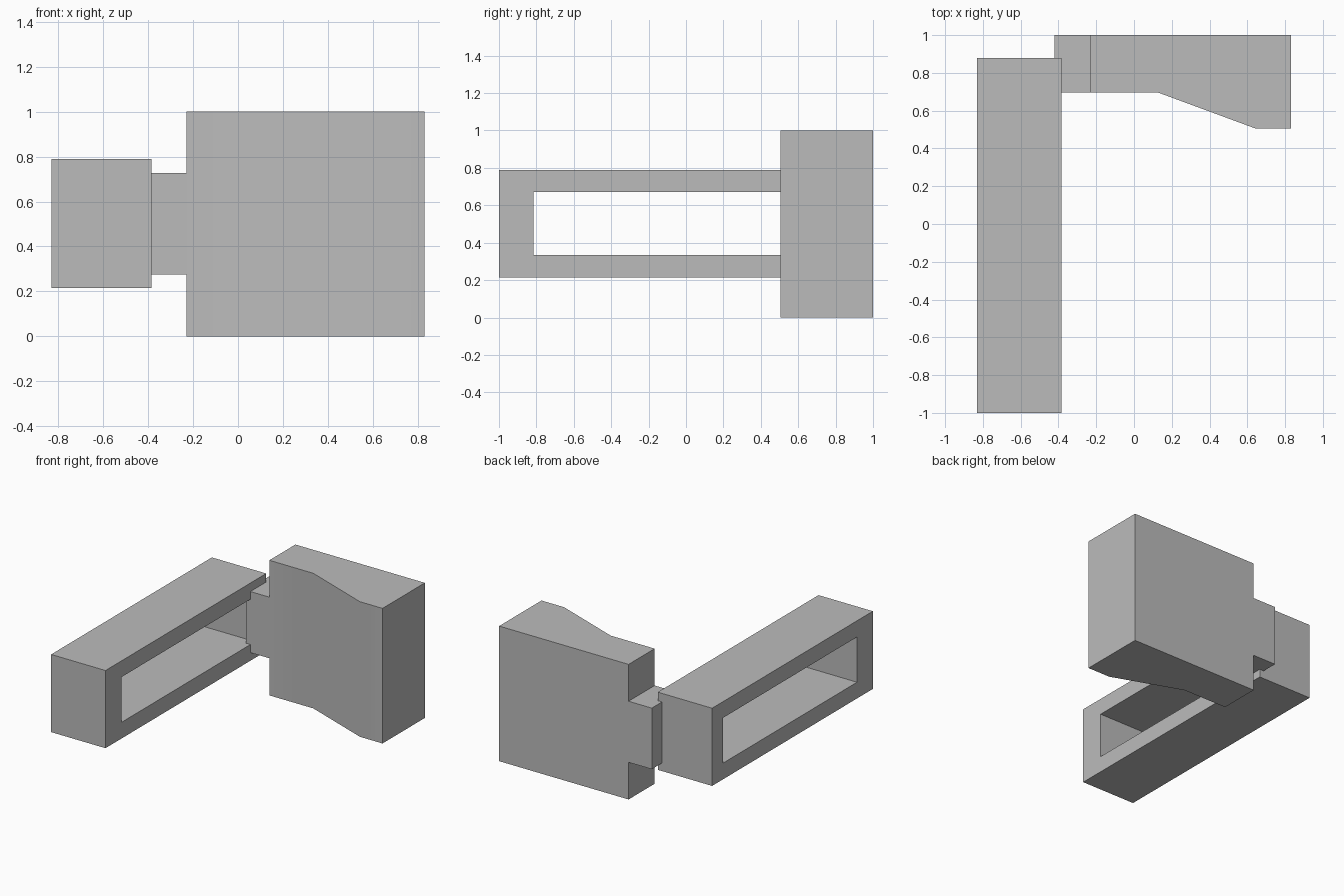
import bpy
import bmesh
from math import radians

if "Cube" in bpy.data.objects:
    bpy.data.objects.remove(bpy.data.objects["Cube"])

grey = bpy.data.materials.new("plain grey")
grey.use_nodes = True
colour = (0.5, 0.5, 0.5, 1)
grey.diffuse_color = colour
grey.node_tree.nodes["Principled BSDF"].inputs["Base Color"].default_value = colour


def prism(outline, bottom, top):
    """Extrude an x, y outline upward from bottom to top."""
    bm = bmesh.new()
    base = bm.faces.new([bm.verts.new((x, y, bottom)) for x, y in outline])
    walls = bmesh.ops.extrude_face_region(bm, geom=[base], use_keep_orig=True)
    lifted = [g for g in walls["geom"] if isinstance(g, bmesh.types.BMVert)]
    bmesh.ops.translate(bm, verts=lifted, vec=(0, 0, top - bottom))
    bmesh.ops.recalc_face_normals(bm, faces=bm.faces)
    return bm


def slice_at(bm, axis, values):
    """Cut the mesh with planes across one axis."""
    for value in values:
        point, normal = [0, 0, 0], [0, 0, 0]
        point[axis], normal[axis] = value, 1
        bmesh.ops.bisect_plane(bm, geom=bm.verts[:] + bm.edges[:] + bm.faces[:],
                               plane_co=point, plane_no=normal)


def finish(name, bm):
    bmesh.ops.recalc_face_normals(bm, faces=bm.faces)
    mesh = bpy.data.meshes.new(name)
    bm.to_mesh(mesh)
    bm.free()
    mesh.materials.append(grey)
    obj = bpy.data.objects.new(name, mesh)
    bpy.context.collection.objects.link(obj)
    bpy.ops.object.select_all(action="DESELECT")
    obj.select_set(True)
    bpy.context.view_layer.objects.active = obj
    bpy.ops.object.shade_smooth_by_angle(angle=radians(30))


# Long arm with a rectangular slot running through it sideways
bm = prism([(-0.83, -1), (-0.385, -1), (-0.385, 0.88), (-0.83, 0.88)], 0.215, 0.79)
slice_at(bm, 1, (-0.815, 0.75))
slice_at(bm, 2, (0.335, 0.67))
openings = []
for face in bm.faces:
    centre = face.calc_center_median()
    if abs(face.normal.x) > 0.9 and -0.8 < centre.y < 0.74 and 0.34 < centre.z < 0.66:
        openings.append(face)
rims = list({edge for face in openings for edge in face.edges})
bmesh.ops.delete(bm, geom=openings, context="FACES_ONLY")
bmesh.ops.bridge_loops(bm, edges=rims)
finish("slotted_arm", bm)

# Thick block with a sloping front, and a tab reaching into the arm
bm = prism([(-0.23, 0.695), (0.13, 0.695), (0.645, 0.505), (0.83, 0.505),
            (0.83, 1), (-0.23, 1)], 0, 1)
slice_at(bm, 2, (0.275, 0.727))
root = [f for f in bm.faces
        if f.normal.x < -0.9 and 0.3 < f.calc_center_median().z < 0.7]
tab = bmesh.ops.extrude_face_region(bm, geom=root)
tip = [g for g in tab["geom"] if isinstance(g, bmesh.types.BMVert)]
bmesh.ops.translate(bm, verts=tip, vec=(-0.19, 0, 0))
finish("block_with_tab", bm)
